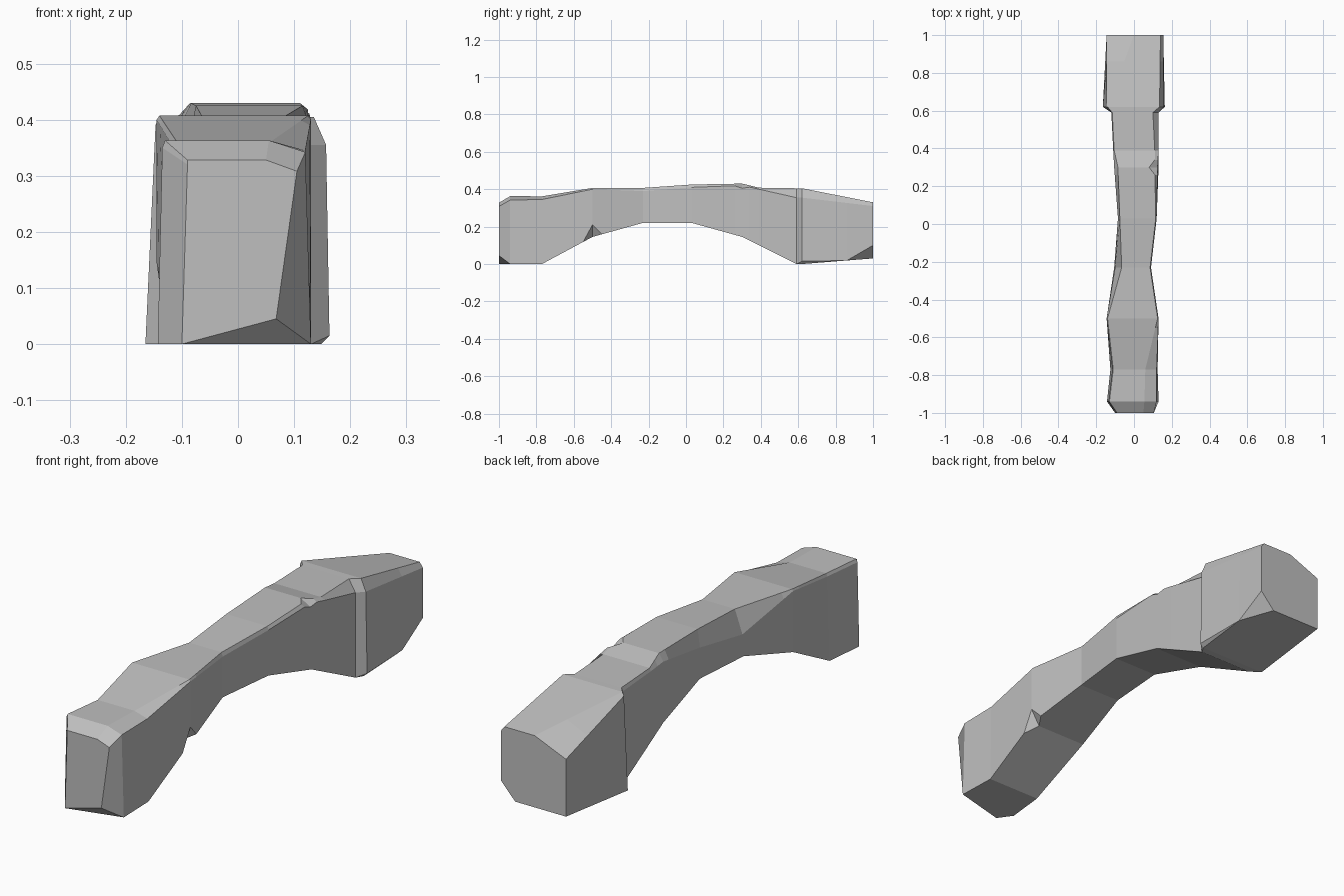
import bpy
import bmesh

cube = bpy.data.objects.get("Cube")
if cube:
    bpy.data.objects.remove(cube, do_unlink=True)

# One stone colour
stone = bpy.data.materials.new("grey_stone")
stone.use_nodes = True
colour = (0.52, 0.52, 0.52, 1.0)
stone.diffuse_color = colour
shader = stone.node_tree.nodes["Principled BSDF"]
shader.inputs["Base Color"].default_value = colour
shader.inputs["Roughness"].default_value = 0.9

# Cross-sections from the front foot, over the span, to the back foot:
# y, bottom left x, left shoulder x z, top left x, top z, top right x,
# right shoulder x z, bottom right x, bottom z
SECTIONS = [
    (-1, -.1, -.09, .32, -.09, .328, .05, .105, .308, .068, 0),
    (-.94, -.143, -.135, .35, -.13, .363, .055, .12, .342, .13, 0),
    (-.77, -.125, -.115, .35, -.11, .362, .06, .12, .345, .125, 0),
    (-.5, -.145, -.145, .4, -.14, .407, .125, .13, .4, .13, .145),
    (-.23, -.105, -.1, .31, -.065, .407, .085, .09, .39, .09, .22),
    (.03, -.085, -.085, .35, -.075, .425, .115, .12, .41, .12, .22),
    (.3, -.105, -.105, .4, -.085, .43, .11, .125, .42, .13, .145),
    (.39, -.11, -.11, .395, -.105, .408, .11, .13, .4, .13, .1),
    (.59, -.12, -.12, .39, -.115, .405, .1, .13, .355, .13, 0),
    (.62, -.165, -.147, .39, -.14, .405, .135, .157, .355, .163, 0),
    (1, -.145, -.145, .27, 0, .33, .14, .155, .31, .155, .03),
]

# Chips cut from the lower right edge: position -> (height, width)
CHIPS = {-1: (.045, .168), -.5: (.065, .04), .62: (.015, .015), 1: (.07, .065)}
# Extra sections that limit how far each chip spreads
STOPS = (-.55, -.45, .26, .34, .86)
NICK = .3


def section_at(y):
    """Blend the two neighbouring sections at a position along the arch."""
    for a, b in zip(SECTIONS, SECTIONS[1:]):
        if a[0] < y < b[0]:
            t = (y - a[0]) / (b[0] - a[0])
            return tuple(p + (q - p) * t for p, q in zip(a, b))


def outline(section):
    """Seven corners of one cross-section."""
    y, bl, xl, zl, tl, top, tr, xr, zr, br, low = section
    chip_z, chip_x = CHIPS.get(y, (0, 0))
    if y == NICK:
        tr, zr = tr - .03, zr - .015
    corners = [(bl, low), (xl, zl), (tl, top), (tr, top), (xr, zr),
               (br, low + chip_z), (br - chip_x, low)]
    return [(x, y, z) for x, z in corners]


# Loft the arch through all sections
bm = bmesh.new()
stations = sorted(SECTIONS + [section_at(y) for y in STOPS])
rings = [[bm.verts.new(co) for co in outline(s)] for s in stations]
for a, b in zip(rings, rings[1:]):
    for i in range(len(a)):
        j = (i + 1) % len(a)
        bm.faces.new((a[i], a[j], b[j], b[i]))
bm.faces.new(rings[0])
bm.faces.new(rings[-1])
bmesh.ops.remove_doubles(bm, verts=bm.verts, dist=.0005)
bmesh.ops.dissolve_degenerate(bm, edges=bm.edges, dist=.0005)
bmesh.ops.recalc_face_normals(bm, faces=bm.faces)

mesh = bpy.data.meshes.new("rock_arch")
bm.to_mesh(mesh)
bm.free()
mesh.materials.append(stone)
arch = bpy.data.objects.new("rock_arch", mesh)
bpy.context.collection.objects.link(arch)
